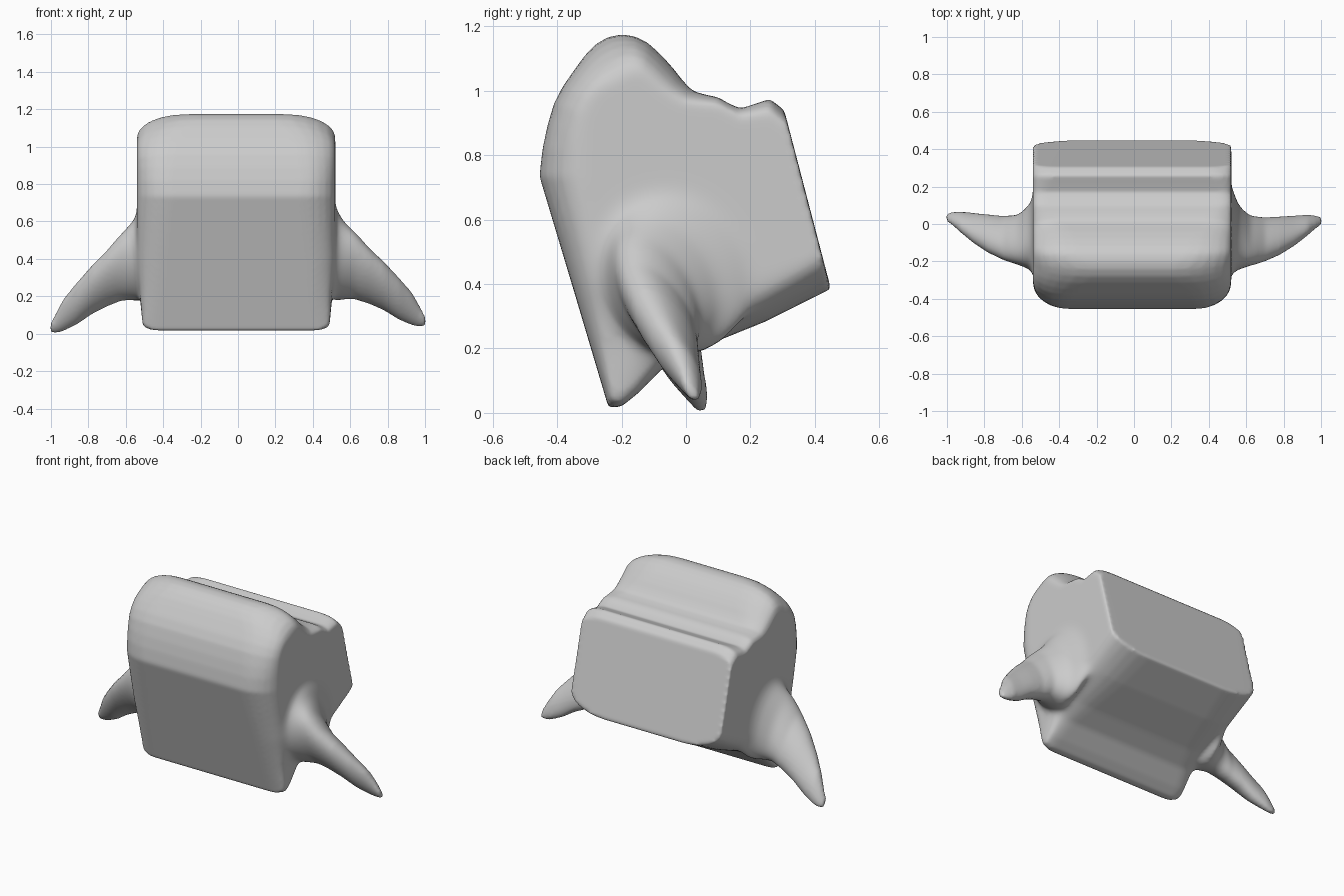
import bpy
import bmesh
import math

cube = bpy.data.objects.get("Cube")
if cube:
    bpy.data.objects.remove(cube, do_unlink=True)

grey = bpy.data.materials.new("plain grey")
grey.use_nodes = True
GREY = (0.6, 0.6, 0.6, 1)
grey.diffuse_color = GREY
grey.node_tree.nodes["Principled BSDF"].inputs["Base Color"].default_value = GREY


def loft(bm, rings):
    """Skin a list of equal closed rings and close both ends."""
    loops = [[bm.verts.new(point) for point in ring] for ring in rings]
    for first, second in zip(loops, loops[1:]):
        count = len(first)
        for i in range(count):
            j = (i + 1) % count
            bm.faces.new((first[i], first[j], second[j], second[i]))
    bm.faces.new(loops[0])
    bm.faces.new(loops[-1])


# Body: side outline (y, z) with the inward rounding (dy, dz) at each flank
OUTLINE = [
    (-.24, .015, .01, .04), (-.35, .385, .08, .02), (-.455, .735, .14, 0),
    (-.445, .82, .13, 0), (-.41, .96, .1, -.03), (-.35, 1.06, .08, -.06),
    (-.28, 1.145, .06, -.12), (-.2, 1.175, .02, -.13), (-.12, 1.15, -.02, -.1),
    (-.04, 1.07, -.04, -.07), (.02, 1, -.03, -.04), (.1, .98, 0, -.03),
    (.17, .945, 0, -.03), (.26, .975, 0, -.05), (.305, .94, .015, -.06),
    (.45, .385, -.03, .11), (.25, .285, -.02, .1), (.04, .2, 0, .09),
    (-.07, .14, 0, .05), (-.15, .06, 0, .03), (-.2, .02, 0, .03),
]
CURVED = range(3, 13)  # outline spans over the crown and groove
CENTRE_X = -.01
STEPS = 6


def rounded_outline():
    """Add a midpoint on the curve through each curved span."""
    points = []
    for i, point in enumerate(OUTLINE):
        points.append(point)
        if i in CURVED:
            around = zip(OUTLINE[i - 1], point, OUTLINE[i + 1], OUTLINE[i + 2])
            points.append(tuple((9 * (b + c) - a - d) / 16 for a, b, c, d in around))
    return points


def flank_point(side, turn, y, z, dy, dz):
    half = .5 if z < .15 else .53
    width = 1.2 * abs(dy) + 1.8 * abs(dz) + .02
    x = half - width * (1 - math.sin(turn))
    shrink = 1 - math.cos(turn)
    return (CENTRE_X + side * x, y + dy * shrink, z + dz * shrink)


def flank_rings(side):
    turns = [math.pi / 2 * step / STEPS for step in range(STEPS + 1)]
    outline = rounded_outline()
    rings = [[flank_point(side, turn, *p) for p in outline] for turn in turns]
    # flat inner ring that closes the side neatly
    middle_z = .6
    rings.append([(CENTRE_X + side * .53, y / 2, (z + middle_z) / 2)
                  for x, y, z in rings[-1]])
    return rings


# Horns: limits of each cross-section as (x, front, back, bottom, top)
SECTIONS = [
    (.5, -.28, .24, .18, .7), (.53, -.26, .18, .175, .665),
    (.56, -.245, .1, .18, .61), (.62, -.225, .045, .185, .55),
    (.7, -.2, .035, .16, .46), (.78, -.165, .04, .125, .385),
    (.86, -.115, .045, .075, .3), (.93, -.06, .05, .045, .22),
    (.97, -.025, .045, .035, .15), (1.004, -.005, .035, .04, .085),
]
SIDES = 28


def horn_ring(side, x, front, back, bottom, top):
    # the right horn droops slightly lower and further back
    reach = (x - .5) * 2 if side < 0 else 0
    y_mid = (front + back) / 2 + .02 * reach
    z_mid = (bottom + top) / 2 - .035 * reach
    # each section leans forward at its top, more so away from the body
    lean = math.radians(35) * min(1, (x - .5) / .15)
    ring = []
    for i in range(SIDES):
        angle = math.tau * i / SIDES
        ring.append((side * x, y_mid + (back - front) / 2 * math.cos(angle),
                     z_mid + (top - bottom) / 2 * math.sin(angle - lean)))
    return ring


# Gather the body and both horns in one mesh
bm = bmesh.new()
loft(bm, flank_rings(-1)[::-1] + flank_rings(1))
for side in (1, -1):
    loft(bm, [horn_ring(side, *section) for section in SECTIONS])
bmesh.ops.recalc_face_normals(bm, faces=bm.faces)
mesh = bpy.data.meshes.new("horned_body")
bm.to_mesh(mesh)
bm.free()
mesh.materials.append(grey)
model = bpy.data.objects.new("horned_body", mesh)
bpy.context.collection.objects.link(model)
bpy.ops.object.select_all(action='DESELECT')
model.select_set(True)
bpy.context.view_layer.objects.active = model

# Fuse them into one skin
fuse = model.modifiers.new("fuse", 'REMESH')
fuse.mode = 'VOXEL'
fuse.voxel_size = .012
bpy.ops.object.modifier_apply(modifier=fuse.name)


def root_weight(point):
    """Full strength where a horn meets the flank, fading out around it."""
    across = 1 - abs(abs(point.x - CENTRE_X) - .54) / .12
    outward = 1.6 - math.hypot(point.y + .03, point.z - .42) / .25
    return max(0, min(1, 2 * across, 2 * outward))


# Blend the horn roots into the flanks, then soften the whole skin a little
roots = model.vertex_groups.new(name="horn_roots")
for vertex in model.data.vertices:
    weight = root_weight(vertex.co)
    if weight > 0:
        roots.add([vertex.index], weight, 'REPLACE')
blend = model.modifiers.new("blend roots", 'SMOOTH')
blend.vertex_group = roots.name
blend.iterations = 40
soften = model.modifiers.new("soften", 'SMOOTH')
soften.iterations = 4
bpy.ops.object.shade_smooth()
